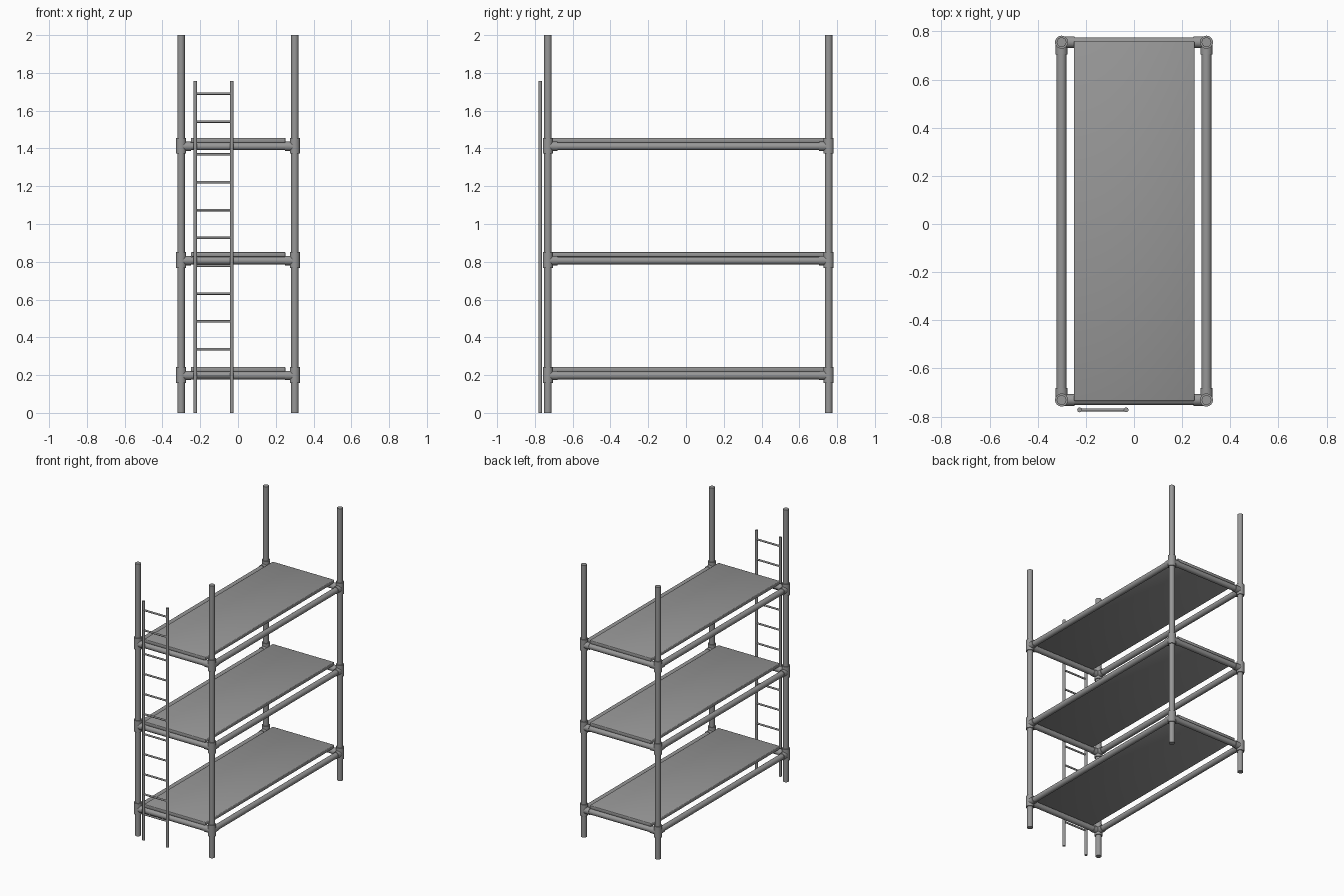
import bpy, math
from mathutils import Vector

if "Cube" in bpy.data.objects:
    bpy.data.objects.remove(bpy.data.objects["Cube"])

X = 0.301                     # post offset
YF, YB = -0.731, 0.755        # front and back post lines
LEVELS = (0.20, 0.808, 1.413)

# dark grey metal
steel = bpy.data.materials.new("dark_grey")
steel.diffuse_color = (0.31, 0.31, 0.31, 1)
steel.use_nodes = True
steel.node_tree.nodes["Principled BSDF"].inputs["Base Color"].default_value = steel.diffuse_color


def smooth(ob, angle=40):
    bpy.ops.object.select_all(action='DESELECT')
    ob.select_set(True)
    bpy.context.view_layer.objects.active = ob
    bpy.ops.object.shade_smooth_by_angle(angle=math.radians(angle))


def tube(name, a, b, r, sides=24):
    a, b = Vector(a), Vector(b)
    d = b - a
    bpy.ops.mesh.primitive_cylinder_add(vertices=sides, radius=r, depth=d.length,
                                        location=(a + b) / 2)
    ob = bpy.context.object
    ob.name = name
    ob.rotation_euler = d.to_track_quat('Z', 'Y').to_euler()
    ob.data.materials.append(steel)
    smooth(ob)
    return ob


def plank(name, z0, z1):
    bpy.ops.mesh.primitive_cube_add(size=1, location=(0.001, (YF + YB) / 2, (z0 + z1) / 2))
    ob = bpy.context.object
    ob.name = name
    ob.scale = (0.5, YB - YF + 0.008, z1 - z0)
    bpy.ops.object.transform_apply(location=False, rotation=False, scale=True)
    ob.data.materials.append(steel)
    bpy.ops.object.shade_smooth()
    bev = ob.modifiers.new("rounded_edges", 'BEVEL')
    bev.width = 0.004
    bev.segments = 2


# upright posts with pipe fittings at every level
for sx, side in ((-1, "left"), (1, "right")):
    for y, sy, end in ((YF, 1, "front"), (YB, -1, "back")):
        x = sx * X
        tube(f"{end}_{side}_post", (x, y, 0), (x, y, 2), 0.02)
        for i, z in enumerate(LEVELS):
            tag = f"{end}_{side}_{i + 1}"
            tube(f"fitting_collar_{tag}", (x, y, z - 0.041), (x, y, z + 0.043), 0.027)
            tube(f"fitting_end_sleeve_{tag}", (x, y, z - 0.002), (x - sx * 0.053, y, z - 0.002), 0.0245)
            tube(f"fitting_side_sleeve_{tag}", (x, y, z - 0.002), (x, y + sy * 0.05, z - 0.002), 0.0245)

# horizontal rails and deck boards
for i, z in enumerate(LEVELS):
    zr = z - 0.002
    for sx, side in ((-1, "left"), (1, "right")):
        tube(f"{side}_rail_{i + 1}", (sx * X, YF, zr), (sx * X, YB, zr), 0.0205)
    for y, end in ((YF, "front"), (YB, "back")):
        tube(f"{end}_rail_{i + 1}", (-X, y, zr), (X, y, zr), 0.0205)
    plank(f"deck_board_{i + 1}", z + 0.018, z + 0.043)

# ladder on the front
LY, LX0, LX1 = -0.772, -0.226, -0.033
for x, side in ((LX0, "left"), (LX1, "right")):
    tube(f"ladder_{side}_stile", (x, LY, 0), (x, LY, 1.757), 0.01, 16)
rungs = [0.19 + 0.1473 * i for i in range(9)] + [1.542, 1.69]
for i, z in enumerate(rungs):
    tube(f"ladder_rung_{i + 1}", (LX0, LY, z), (LX1, LY, z), 0.0065, 12)
